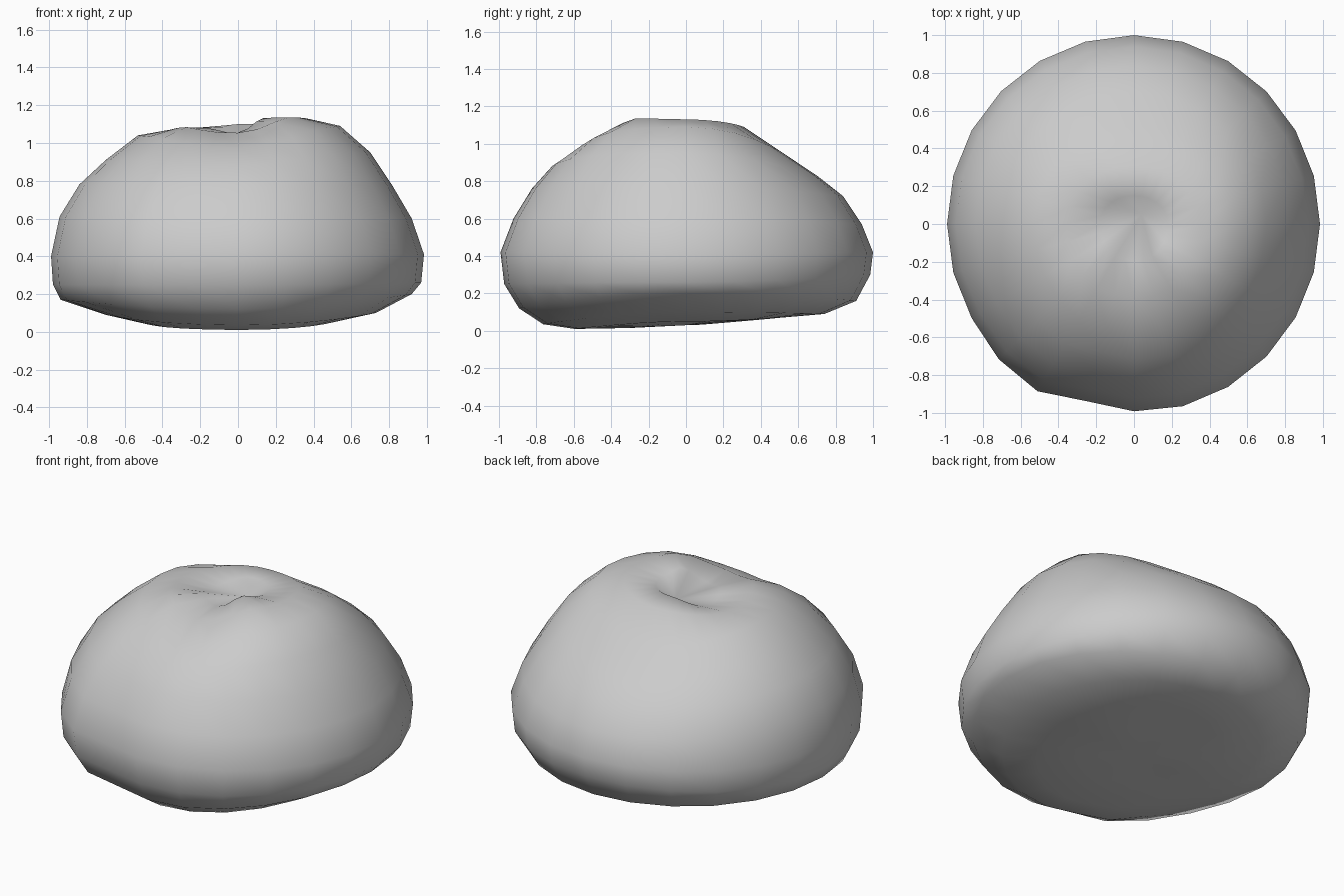
import bpy
import bmesh
import math

SEGMENTS = 24

cube = bpy.data.objects.get("Cube")
if cube:
    bpy.data.objects.remove(cube, do_unlink=True)

# Side profiles as (radius, height), from the dimple rim down to the underside
LEFT = [(.18, 1.1), (.36, 1.13), (.54, 1.09), (.70, .95), (.82, .77), (.92, .60),
        (.985, .41), (.97, .26), (.92, .20), (.73, .10), (.5, .05), (.25, .04)]
BACK = [(.15, 1.1), (.31, 1.09), (.52, .95), (.70, .83), (.84, .72), (.94, .57),
        (1, .42), (.985, .30), (.91, .16), (.74, .09), (.5, .07), (.25, .055)]
RIGHT = [(.18, 1.04), (.36, 1.07), (.53, 1.04), (.70, .91), (.84, .78), (.945, .61),
         (.99, .40), (.98, .25), (.94, .17), (.7, .09), (.48, .04), (.25, .03)]
FRONT = [(.2, 1.05), (.4, 1.05), (.58, .97), (.72, .88), (.83, .76), (.93, .6),
         (1, .42), (.98, .25), (.9, .12), (.77, .035), (.6, .01), (.3, .015)]
PROFILES = [LEFT, BACK, RIGHT, FRONT]


def bump(angle, centre, width):
    """Smooth bell around a direction given in degrees."""
    gap = (math.degrees(angle) - centre + 180) % 360 - 180
    return math.exp(-(gap / width) ** 2)


def surface_point(ring, angle):
    """Blend the four side profiles, then add the lobes and the front notch."""
    radius = height = 0
    for k, profile in enumerate(PROFILES):
        weight = max(0, math.cos(angle - k * math.pi / 2)) ** 2
        radius += weight * profile[ring][0]
        height += weight * profile[ring][1]
    radius *= 1 + .03 * bump(angle, 235, 14) - .035 * bump(angle, 258, 10)
    if ring < 5:
        fade = 1 - ring / 5
        height += fade * (.06 * bump(angle, 310, 25) + .03 * bump(angle, 225, 22))
    return radius * math.cos(angle), radius * math.sin(angle), height


# Boulder body: stacked rings closed at a top dimple and an underside pole
bm = bmesh.new()
rings = [[bm.verts.new(surface_point(r, 2 * math.pi * s / SEGMENTS))
          for s in range(SEGMENTS)] for r in range(len(LEFT))]
dimple = bm.verts.new((.04, .05, 1.03))
base = bm.verts.new((0, 0, .03))
for s in range(SEGMENTS):
    n = (s + 1) % SEGMENTS
    bm.faces.new((dimple, rings[0][s], rings[0][n]))
    bm.faces.new((base, rings[-1][n], rings[-1][s]))
    for upper, lower in zip(rings, rings[1:]):
        bm.faces.new((upper[s], lower[s], lower[n], upper[n]))
bmesh.ops.recalc_face_normals(bm, faces=bm.faces)
for face in bm.faces:
    face.smooth = True

mesh = bpy.data.meshes.new("boulder")
bm.to_mesh(mesh)
bm.free()
boulder = bpy.data.objects.new("boulder", mesh)
bpy.context.collection.objects.link(boulder)

# Plain grey stone
stone = bpy.data.materials.new("grey stone")
stone.use_nodes = True
colour = (.6, .6, .6, 1)
stone.diffuse_color = colour
stone.node_tree.nodes["Principled BSDF"].inputs["Base Color"].default_value = colour
mesh.materials.append(stone)
